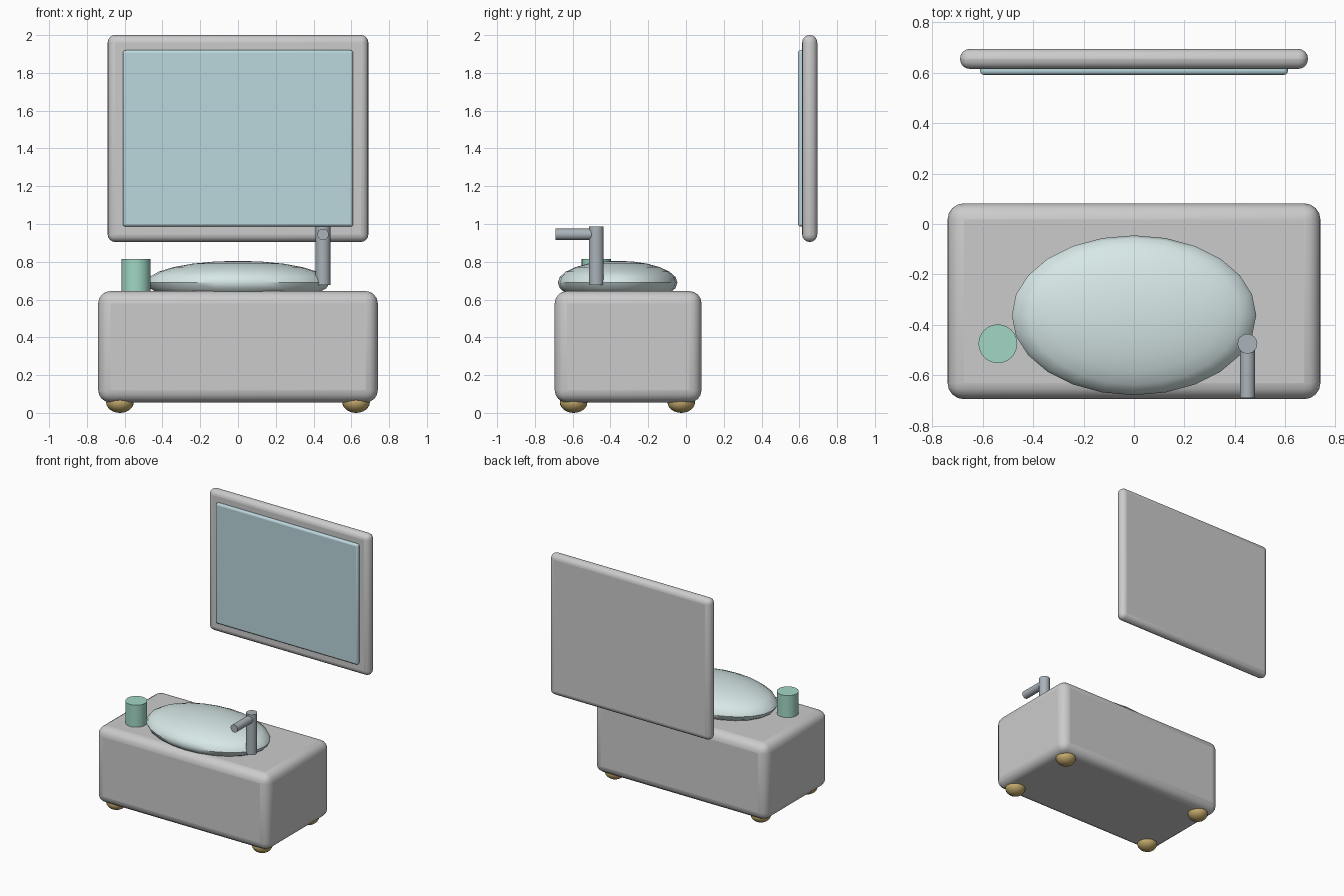
import bpy
from math import radians

if "Cube" in bpy.data.objects:
    bpy.data.objects.remove(bpy.data.objects["Cube"])


def material(name, rgb):
    m = bpy.data.materials.new(name)
    m.diffuse_color = (*rgb, 1)
    m.use_nodes = True
    m.node_tree.nodes["Principled BSDF"].inputs["Base Color"].default_value = m.diffuse_color
    return m


basin_blue = material("pale_ceramic", (0.68, 0.80, 0.80))
glass_blue = material("mirror_glass", (0.50, 0.68, 0.72))
metal = material("steel", (0.40, 0.45, 0.49))
brass = material("brass", (0.55, 0.40, 0.15))
mint = material("mint", (0.36, 0.68, 0.56))


def finish(name, mat):
    ob = bpy.context.object
    ob.name = name
    if mat:
        ob.data.materials.append(mat)
    bpy.ops.object.shade_smooth_by_angle(angle=radians(40))
    return ob


def rounded_box(name, lo, hi, bevel, segments=4, mat=None):
    center = [(a + b) / 2 for a, b in zip(lo, hi)]
    bpy.ops.mesh.primitive_cube_add(size=1, location=center)
    ob = bpy.context.object
    ob.scale = [b - a for a, b in zip(lo, hi)]
    bpy.ops.object.transform_apply(location=False, rotation=False, scale=True)
    finish(name, mat)
    mod = ob.modifiers.new("round_edges", 'BEVEL')
    mod.width = bevel
    mod.segments = segments
    bpy.ops.object.modifier_apply(modifier=mod.name)
    bpy.ops.object.shade_smooth_by_angle(angle=radians(40))


def ellipsoid(name, center, radii, mat, segments=24, rings=12):
    bpy.ops.mesh.primitive_uv_sphere_add(segments=segments, ring_count=rings, radius=1, location=center)
    bpy.context.object.scale = radii
    bpy.ops.object.transform_apply(location=False, rotation=False, scale=True)
    finish(name, mat)


def cylinder(name, center, radius, depth, mat, rotation=(0, 0, 0)):
    bpy.ops.mesh.primitive_cylinder_add(vertices=24, radius=radius, depth=depth,
                                        location=center, rotation=rotation)
    finish(name, mat)


# Cabinet body on four round feet
rounded_box("cabinet", (-0.74, -0.695, 0.055), (0.74, 0.082, 0.645), 0.065)
for side, x in (("left", -0.625), ("right", 0.625)):
    for end, y in (("front", -0.595), ("back", -0.025)):
        ellipsoid(f"{end}_{side}_foot", (x, y, 0.056), (0.073, 0.073, 0.056), brass)

# Domed basin
ellipsoid("basin", (0, -0.362, 0.69), (0.485, 0.317, 0.115), basin_blue)

# Faucet
cylinder("faucet_post", (0.45, -0.475, 0.832), 0.039, 0.312, metal)
cylinder("faucet_spout", (0.45, -0.585, 0.945), 0.03, 0.21, metal, (radians(90), 0, 0))

# Cup
cylinder("cup", (-0.54, -0.475, 0.727), 0.077, 0.177, mint)

# Mirror floating behind the cabinet
rounded_box("mirror_frame", (-0.69, 0.615, 0.905), (0.69, 0.695, 2.0), 0.039)
rounded_box("mirror_glass", (-0.61, 0.592, 0.987), (0.61, 0.632, 1.92), 0.014, 3, glass_blue)
